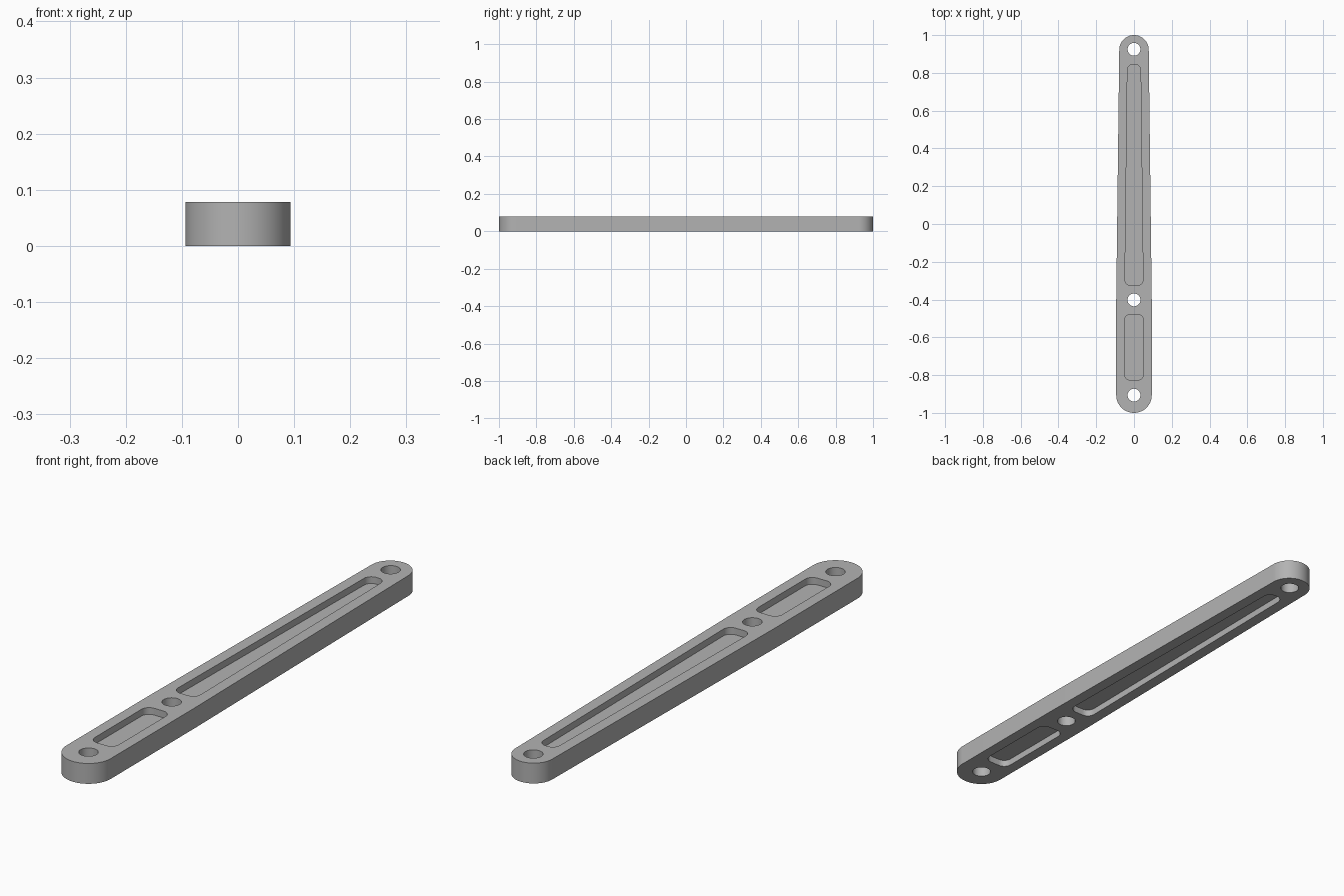
import bpy, bmesh, math

if "Cube" in bpy.data.objects:
    bpy.data.objects.remove(bpy.data.objects["Cube"])

H = 0.078          # bar thickness
POCKET = 0.026     # pocket depth on each face

steel = bpy.data.materials.new("plain grey")
steel.diffuse_color = (0.45, 0.45, 0.45, 1)
steel.use_nodes = True
steel.node_tree.nodes["Principled BSDF"].inputs["Base Color"].default_value = steel.diffuse_color


def arc(cx, cy, r, a0, a1, n):
    return [(cx + r * math.cos(math.radians(a0 + (a1 - a0) * i / n)),
             cy + r * math.sin(math.radians(a0 + (a1 - a0) * i / n))) for i in range(n + 1)]


def prism(name, outline, z0, z1):
    """Extrude a counter-clockwise outline between two heights."""
    bm = bmesh.new()
    face = bm.faces.new([bm.verts.new((x, y, z0)) for x, y in outline])
    top = bmesh.ops.extrude_face_region(bm, geom=[face])["geom"]
    for v in top:
        if isinstance(v, bmesh.types.BMVert):
            v.co.z = z1
    bmesh.ops.recalc_face_normals(bm, faces=bm.faces)
    mesh = bpy.data.meshes.new(name)
    bm.to_mesh(mesh)
    bm.free()
    mesh.materials.append(steel)
    ob = bpy.data.objects.new(name, mesh)
    bpy.context.collection.objects.link(ob)
    return ob


def pocket_outline(y0, y1, w0, w1, r):
    """Rounded, possibly tapered slot with half widths w0 (front) and w1 (back)."""
    return (arc(w0 - r, y0 + r, r, -90, 0, 8) + arc(w1 - r, y1 - r, r, 0, 90, 8)
            + arc(r - w1, y1 - r, r, 90, 180, 8) + arc(r - w0, y0 + r, r, 180, 270, 8))


# Bar: parallel front section, tapered back section, round ends
front_end = arc(0, -0.906, 0.094, 180, 360, 40)
back_end = arc(0, 0.922, 0.078, 0, 180, 40)
bar = prism("link_bar", front_end + [(0.094, -0.4)] + back_end + [(-0.094, -0.4)], 0, H)

# Cutters: three pin holes and two pockets on each face
cutters = []
for y in (-0.906, -0.402, 0.925):
    cutters.append(prism("pin_hole_cutter", arc(0, y, 0.034, 0, 360, 40)[:-1], -0.05, H + 0.05))
for z0, z1 in ((-0.05, POCKET), (H - POCKET, H + 0.05)):
    cutters.append(prism("short_pocket_cutter", pocket_outline(-0.826, -0.48, 0.051, 0.051, 0.031), z0, z1))
    cutters.append(prism("long_pocket_cutter", pocket_outline(-0.326, 0.845, 0.048, 0.035, 0.031), z0, z1))

bpy.context.view_layer.objects.active = bar
bar.select_set(True)
for c in cutters:
    c.hide_render = True
    mod = bar.modifiers.new("cut", "BOOLEAN")
    mod.operation, mod.solver, mod.object = "DIFFERENCE", "EXACT", c
    bpy.ops.object.modifier_apply(modifier=mod.name)
    bpy.data.objects.remove(c)

# Smooth round walls, crisp rims
bpy.ops.object.select_all(action="DESELECT")
bar.select_set(True)
bpy.ops.object.shade_smooth_by_angle(angle=math.radians(30))
